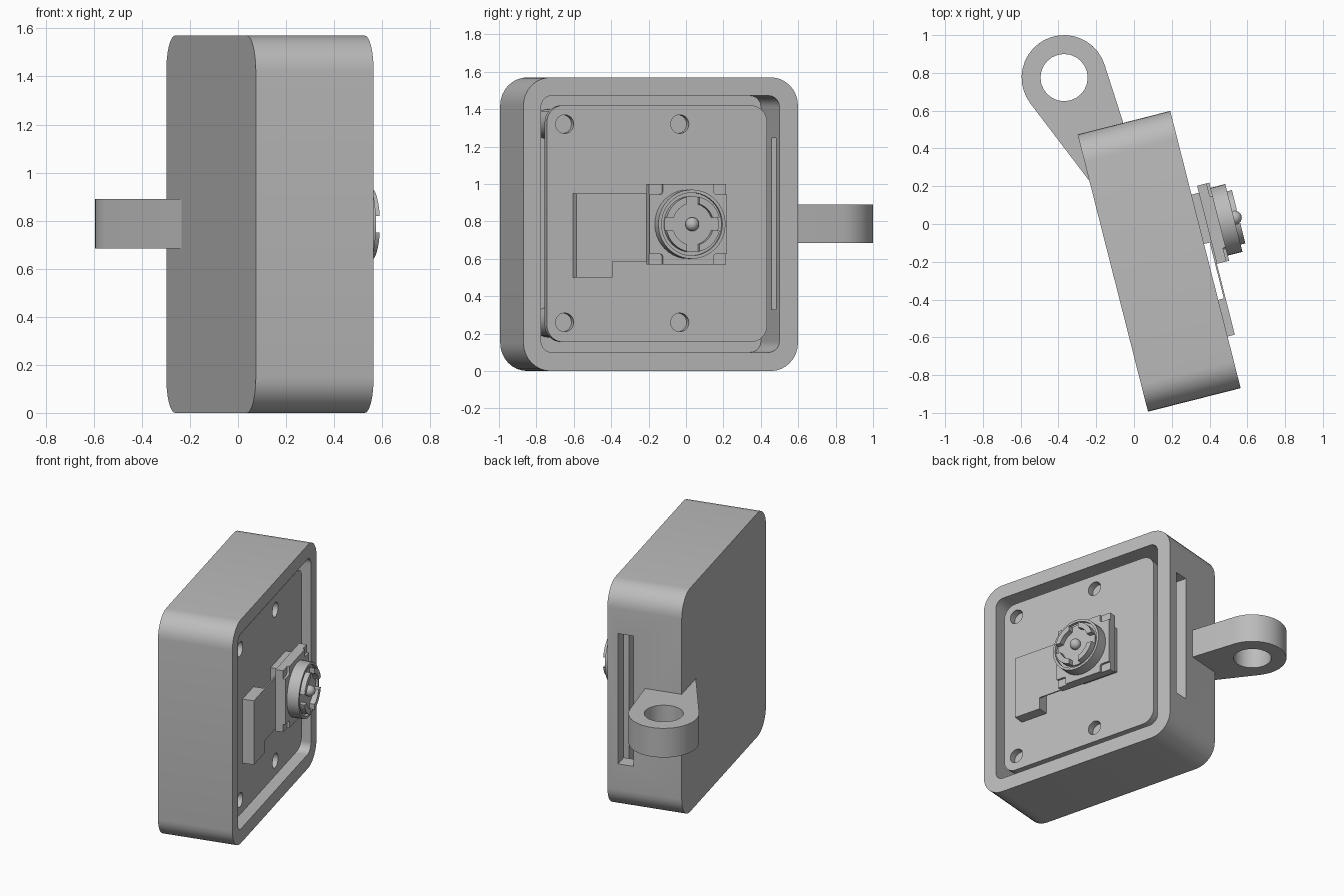
import bpy, bmesh, math
from mathutils import Matrix, Vector

if "Cube" in bpy.data.objects:
    bpy.data.objects.remove(bpy.data.objects["Cube"])

grey = bpy.data.materials.new("plain grey")
grey.use_nodes = True
grey.diffuse_color = (0.5, 0.5, 0.5, 1)
grey.node_tree.nodes["Principled BSDF"].inputs["Base Color"].default_value = (0.5, 0.5, 0.5, 1)

# The body is turned about z: local x is depth, local y is length
FRAME = Matrix.Translation((0.133, -0.1975, 0)) @ Matrix.Rotation(math.radians(14.25), 4, "Z")
MID = 0.785


def arc(cx, cy, r, a0, a1, n):
    steps = [math.radians(a0 + (a1 - a0) * i / n) for i in range(n + 1)]
    return [(cx + r * math.cos(a), cy + r * math.sin(a)) for a in steps]


def circle(cx, cy, r, n=32):
    return arc(cx, cy, r, 0, 360, n)[:-1]


def rect(y0, y1, z0, z1, r=0.0):
    if not r:
        return [(y0, z0), (y1, z0), (y1, z1), (y0, z1)]
    corners = [(y1 - r, z1 - r), (y0 + r, z1 - r), (y0 + r, z0 + r), (y1 - r, z0 + r)]
    return [p for i, c in enumerate(corners) for p in arc(*c, r, 90 * i, 90 * i + 90, 8)]


def prism(name, outline, low, high, upright=False):
    """Extrude an outline along local depth, or along world z when upright."""
    bm = bmesh.new()
    place = (lambda a, b: Vector((a, b, low))) if upright else (lambda a, b: Vector((low, a, b)))
    step = Vector((0, 0, high - low)) if upright else Vector((high - low, 0, 0))
    face = bm.faces.new([bm.verts.new(place(*p)) for p in outline])
    out = bmesh.ops.extrude_face_region(bm, geom=[face])
    bmesh.ops.translate(bm, vec=step, verts=[g for g in out["geom"] if isinstance(g, bmesh.types.BMVert)])
    bmesh.ops.recalc_face_normals(bm, faces=bm.faces)
    mesh = bpy.data.meshes.new(name)
    bm.to_mesh(mesh)
    bm.free()
    mesh.materials.append(grey)
    ob = bpy.data.objects.new(name, mesh)
    bpy.context.collection.objects.link(ob)
    if not upright:
        ob.matrix_world = FRAME
    return ob


def select(ob):
    bpy.ops.object.select_all(action="DESELECT")
    ob.select_set(True)
    bpy.context.view_layer.objects.active = ob


def cut(ob, *cutters):
    for cutter in cutters:
        mod = ob.modifiers.new("cut", "BOOLEAN")
        mod.operation, mod.solver, mod.object = "DIFFERENCE", "EXACT", cutter
        select(ob)
        bpy.ops.object.modifier_apply(modifier=mod.name)
        bpy.data.objects.remove(cutter)


# Open case with a slot in its end wall
case = prism("case", rect(-0.757, 0.757, 0, 1.57, 0.15), -0.253, 0.253)
cut(case,
    prism("cavity_cutter", rect(-0.66, 0.655, 0.1, 1.472, 0.06), -0.15, 0.4),
    prism("slot_cutter", rect(0.6, 0.85, 0.33, 1.245), 0.075, 0.18))

# Mounting plate with four blind screw holes, each backed by a standoff
plate = prism("mounting_plate", rect(-0.618, 0.597, 0.155, 1.42, 0.09), 0.165, 0.215)
for i, (y, z) in enumerate([(y, z) for y in (-0.52, 0.115) for z in (0.26, 1.32)]):
    cut(plate, prism("hole_cutter", circle(y, z, 0.05, 24), 0.1, 0.4))
    prism(f"standoff_{i + 1}", circle(y, z, 0.08, 24), -0.15, 0.165)

# Flat cable and its connector
prism("cable_connector", rect(-0.475, -0.275, 0.5, 0.95), 0.215, 0.293)
prism("flat_cable", rect(-0.275, 0.05, 0.585, 0.95), 0.284, 0.293)

# Sensor housing with stepped corners
CY = 0.125
prism("sensor_pedestal", rect(0.03, 0.3, 0.62, 0.95), 0.215, 0.293)
housing = prism("sensor_housing", rect(CY - 0.213, CY + 0.213, MID - 0.216, MID + 0.216), 0.293, 0.36)
for sy in (-1, 1):
    for sz in (-1, 1):
        y, z = CY + sy * 0.19, MID + sz * 0.2
        cut(housing, prism("corner_cutter", rect(y - 0.05, y + 0.05, z - 0.04, z + 0.04, 0.015), 0.345, 0.4))

# Lens barrel, castellated ring and central dome
barrel = prism("lens_barrel", circle(CY, MID, 0.185, 40), 0.36, 0.44)
cut(barrel, prism("groove_cutter", circle(CY, MID, 0.168, 40), 0.42, 0.5))
ring = prism("lens_ring", circle(CY, MID, 0.15, 40), 0.415, 0.466)
cut(ring,
    prism("bore_cutter", circle(CY, MID, 0.113, 40), 0.43, 0.5),
    prism("notch_cutter", rect(CY - 0.2, CY + 0.2, MID - 0.035, MID + 0.035), 0.43, 0.5),
    prism("notch_cutter", rect(CY - 0.035, CY + 0.035, MID - 0.2, MID + 0.2), 0.43, 0.5))
bm = bmesh.new()
bmesh.ops.create_uvsphere(bm, u_segments=24, v_segments=12, radius=0.037)
mesh = bpy.data.meshes.new("lens_dome")
bm.to_mesh(mesh)
bm.free()
mesh.materials.append(grey)
dome = bpy.data.objects.new("lens_dome", mesh)
bpy.context.collection.objects.link(dome)
dome.matrix_world = FRAME @ Matrix.Translation((0.445, CY, MID))

# Hanging eye joined to the rear corner of the case
eye = prism("hanging_eye",
            arc(-0.37, 0.775, 0.225, 18, 217, 20) + [(-0.23, 0.22), (-0.2, 0.45), (-0.055, 0.53)],
            0.685, 0.89, upright=True)
cut(eye, prism("eye_cutter", circle(-0.37, 0.775, 0.125, 24), 0.5, 1.1, upright=True))

for ob in [o for o in bpy.context.scene.objects if o.type == "MESH" and grey.name in o.data.materials]:
    select(ob)
    bpy.ops.object.shade_smooth_by_angle(angle=math.radians(30))
